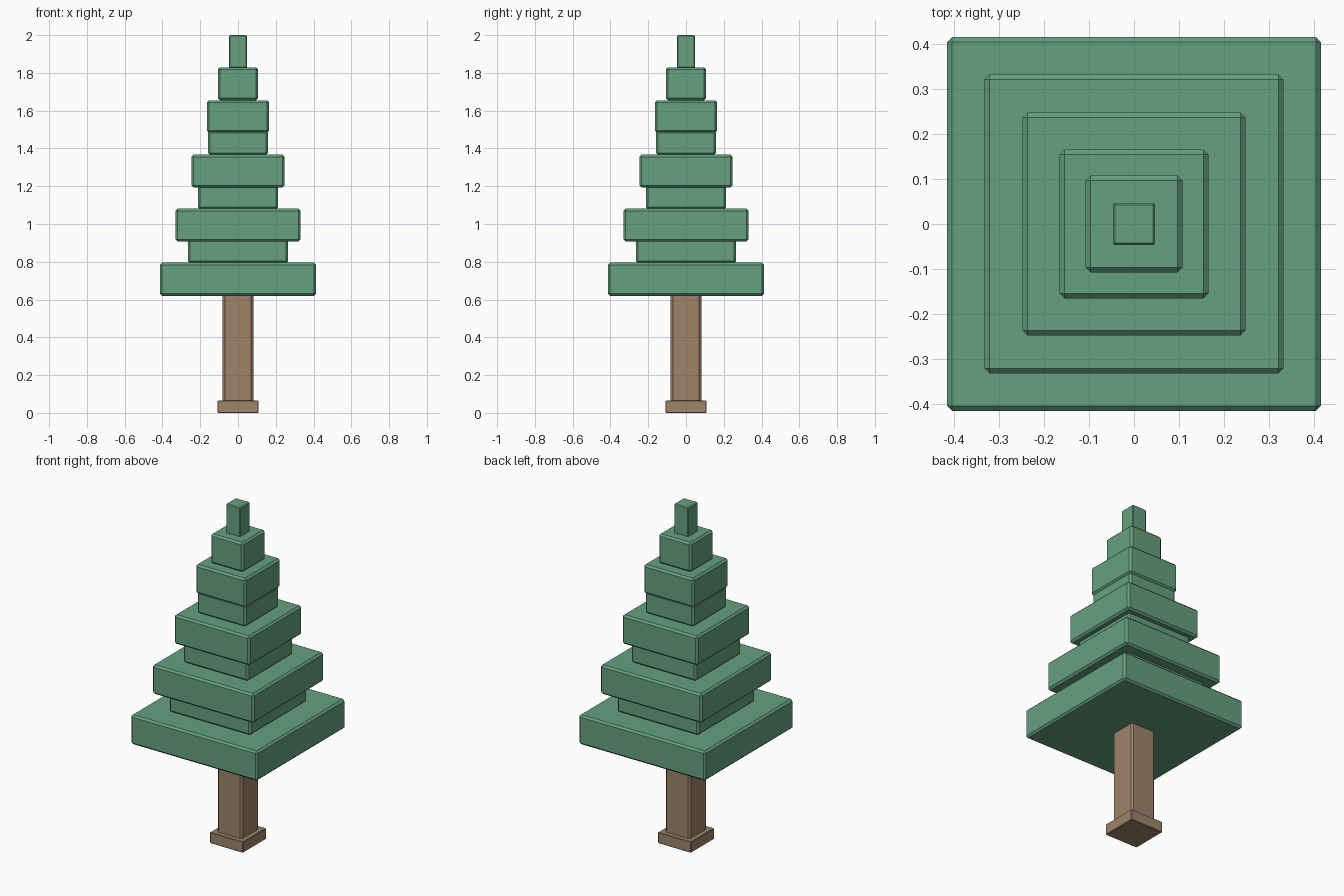
import bpy

if "Cube" in bpy.data.objects:
    bpy.data.objects.remove(bpy.data.objects["Cube"], do_unlink=True)


def make_material(name, color):
    mat = bpy.data.materials.new(name)
    mat.use_nodes = True
    mat.diffuse_color = color
    mat.node_tree.nodes["Principled BSDF"].inputs["Base Color"].default_value = color
    return mat


def block(name, half, bottom, top, bevel, mat):
    """Square block with a single-segment chamfer on its edges."""
    bpy.ops.mesh.primitive_cube_add(size=1, location=(0, 0, (bottom + top) / 2))
    obj = bpy.context.object
    obj.name = name
    obj.scale = (2 * half, 2 * half, top - bottom)
    bpy.ops.object.transform_apply(location=False, rotation=False, scale=True)
    obj.data.materials.append(mat)
    if bevel:
        mod = obj.modifiers.new("chamfer", "BEVEL")
        mod.width = bevel
        mod.segments = 1
    return obj


green = make_material("leaf green", (0.133, 0.356, 0.212, 1))
brown = make_material("bark brown", (0.342, 0.231, 0.141, 1))

# Trunk and its foot
block("trunk_foot", 0.108, 0, 0.065, 0.003, brown)
block("trunk", 0.081, 0.05, 0.635, 0.011, brown)

# Wide foliage tiers
tiers = [(0.414, 0.62, 0.795), (0.331, 0.908, 1.081), (0.247, 1.194, 1.367),
         (0.165, 1.484, 1.655), (0.107, 1.655, 1.829)]
for i, (half, bottom, top) in enumerate(tiers):
    block(f"foliage_tier_{i + 1}", half, bottom, top, 0.011, green)

# Narrow foliage between the tiers
necks = [(0.266, 0.794, 0.918), (0.213, 1.08, 1.204), (0.159, 1.366, 1.494)]
for i, (half, bottom, top) in enumerate(necks):
    block(f"foliage_neck_{i + 1}", half, bottom, top, 0.011, green)

# Treetop
block("treetop", 0.047, 1.825, 2.0, 0.005, green)
